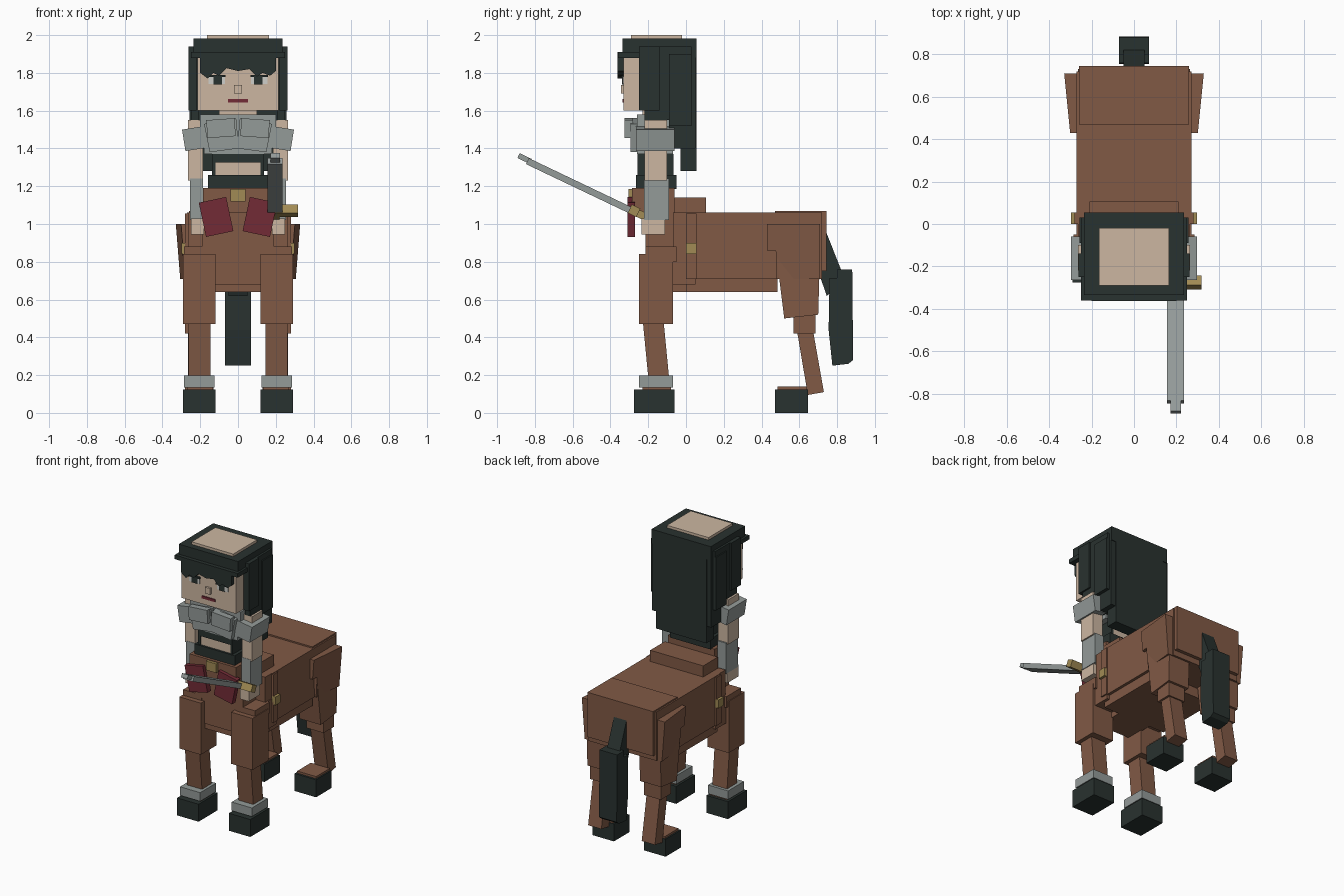
import bpy, bmesh, math
from mathutils import Matrix, Vector

if "Cube" in bpy.data.objects:
    bpy.data.objects.remove(bpy.data.objects["Cube"])


def material(name, r, g, b):
    m = bpy.data.materials.new(name)
    m.diffuse_color = tuple((c / 255) ** 2.2 for c in (r, g, b)) + (1,)
    m.use_nodes = True
    m.node_tree.nodes["Principled BSDF"].inputs["Base Color"].default_value = m.diffuse_color
    return m


BROWN = material("chestnut", 128, 90, 71)
SKIN = material("skin", 203, 181, 160)
DARK = material("black_hair", 45, 53, 51)
GRAY = material("steel", 146, 153, 151)
RED = material("dark_red", 114, 47, 57)
GOLD = material("brass", 160, 138, 85)
WHITE = material("eye_white", 205, 205, 200)


def finish(name, bm, mat):
    bmesh.ops.recalc_face_normals(bm, faces=bm.faces[:])
    me = bpy.data.meshes.new(name)
    bm.to_mesh(me)
    bm.free()
    me.materials.append(mat)
    ob = bpy.data.objects.new(name, me)
    bpy.context.collection.objects.link(ob)
    return ob


def box(name, x, y, z, mat, axis='Y', deg=0):
    """Box given by its ranges, optionally turned about its centre."""
    bm = bmesh.new()
    size = [b - a for a, b in (x, y, z)]
    mid = Vector([(a + b) / 2 for a, b in (x, y, z)])
    m = Matrix.Translation(mid) @ Matrix.Rotation(math.radians(deg), 4, axis) @ Matrix.Diagonal(size + [1])
    bmesh.ops.create_cube(bm, size=1, matrix=m)
    return finish(name, bm, mat)


def pair(name, x, y, z, mat, axis='Y', deg=0):
    """The same box on both sides."""
    box(name + "_right", x, y, z, mat, axis, deg)
    box(name + "_left", (-x[1], -x[0]), y, z, mat, axis, -deg if axis != 'X' else deg)


def prism(name, pts, a, b, mat, axis='X', warp=None):
    """Outline in yz (axis X) or xz (axis Y) extruded from a to b."""
    bm = bmesh.new()
    place = (lambda p, t: Vector((t, p[0], p[1]))) if axis == 'X' else (lambda p, t: Vector((p[0], t, p[1])))
    f = bm.faces.new([bm.verts.new(place(p, a)) for p in pts])
    g = bmesh.ops.extrude_face_region(bm, geom=[f])
    for v in g["geom"]:
        if isinstance(v, bmesh.types.BMVert):
            v.co += place((0, 0), b - a)
            if warp:
                warp(v.co)
    return finish(name, bm, mat)


# horse body
box("barrel", (-.27, .27), (0, .72), (.71, 1.06), BROWN)
box("belly", (-.25, .25), (0, .485), (.64, .72), BROWN)
box("rump", (-.26, .26), (.47, .745), (.75, 1.07), BROWN)
box("withers", (-.21, .21), (-.06, .105), (1.0, 1.14), BROWN)
box("chest", (-.27, .27), (-.21, .05), (.68, .88), BROWN)
box("breast", (-.13, .13), (-.2, .02), (.64, .9), BROWN)
box("shoulder_block", (-.265, .265), (-.07, .05), (.7, 1.06), BROWN)
pair("girth_strap", (.26, .28), (0, .055), (.71, 1.055), BROWN)
pair("girth_buckle", (.27, .298), (0, .055), (.84, .9), GOLD)

# front legs
shin = [(-.23, .5), (-.12, .5), (-.09, .19), (-.2, .19)]
pair("front_thigh", (.12, .29), (-.25, -.07), (.47, .84), BROWN)
pair("front_shoulder", (.14, .285), (-.215, -.05), (.8, .88), BROWN)
pair("front_fetlock", (.135, .27), (-.23, -.08), (.11, .14), BROWN)
pair("front_cuff", (.125, .285), (-.25, -.07), (.135, .197), GRAY)
pair("front_hoof", (.12, .29), (-.275, -.06), (0, .125), DARK)

# hind legs
pair("knee", (.145, .28), (.57, .685), (.42, .54), BROWN)
pair("hind_hoof", (.12, .29), (.47, .645), (0, .125), DARK)
pair("hind_pastern", (.13, .28), (.485, .64), (.12, .14), BROWN)
haunch = [(.43, 1.0), (.71, 1.0), (.71, .71), (.48, .71), (.475, .86), (.43, .86)]
thigh = [(.475, .86), (.71, .86), (.7, .52), (.52, .5)]
hind_shin = [(.585, .45), (.67, .45), (.73, .11), (.645, .095)]
for s, side in ((1, "right"), (-1, "left")):
    def flare(co):
        co.x += s * (.1 * (co.y - .43) + .08 * (co.z - .86))
    prism("front_shin_" + side, shin, s * .145, s * .262, BROWN)
    prism("haunch_" + side, haunch, s * .14, s * .29, BROWN, warp=flare)
    prism("hind_thigh_" + side, thigh, s * .125, s * .292, BROWN)
    prism("hind_shin_" + side, hind_shin, s * .16, s * .265, BROWN)

# tail
prism("tail_root", [(.735, .975), (.82, .76), (.8, .66), (.745, .62), (.7, .75)], -.05, .05, DARK)
prism("tail", [(.76, .715), (.8, .715), (.8, .76), (.88, .76), (.885, .28),
               (.86, .26), (.775, .25), (.755, .44)], -.07, .07, DARK)

# human waist and torso
box("hips", (-.19, .19), (-.215, .0), (.86, 1.08), BROWN)
box("waist", (-.185, .185), (-.285, -.06), (1.06, 1.19), BROWN)
box("belt", (-.16, .16), (-.265, -.05), (1.185, 1.26), DARK)
box("belt_buckle", (-.04, .04), (-.305, -.27), (1.12, 1.185), GOLD)
pair("skirt_flap", (.042, .19), (-.31, -.27), (.945, 1.13), RED, 'Y', 12)
box("midriff", (-.13, .13), (-.25, -.07), (1.24, 1.42), SKIN)
box("rib_band", (-.135, .135), (-.258, -.065), (1.325, 1.37), DARK)
pair("rib_strap", (.12, .137), (-.256, -.065), (1.25, 1.37), DARK)
box("upper_chest", (-.18, .18), (-.26, -.07), (1.37, 1.54), GRAY)
box("collar", (-.2, .2), (-.26, -.08), (1.5, 1.58), GRAY)
prism("breastplate", [(-.18, 1.53), (-.01, 1.56), (0, 1.45), (.01, 1.56), (.18, 1.53),
                      (.15, 1.38), (0, 1.4), (-.15, 1.38)], -.295, -.24, GRAY, 'Y')
pair("breastplate_lapel", (.015, .165), (-.325, -.28), (1.46, 1.555), GRAY, 'Y', 4)
box("neck", (-.1, .1), (-.23, -.08), (1.55, 1.63), SKIN)

# arms
pair("upper_arm", (.185, .265), (-.22, -.1), (1.23, 1.55), SKIN)
pair("pauldron", (.165, .288), (-.265, -.06), (1.395, 1.51), GRAY, 'Y', 9)
pair("bracer", (.185, .255), (-.222, -.09), (1.02, 1.24), GRAY)
pair("hand", (.18, .25), (-.235, -.11), (.945, 1.03), SKIN)

# sword, sloping upward to the front
box("sword_blade", (.155, .235), (-.87, -.25), (1.182, 1.217), GRAY, 'X', -25.5)
box("sword_tip", (.173, .222), (-.89, -.82), (1.333, 1.361), GRAY, 'X', -25.5)
box("sword_guard", (.16, .318), (-.3, -.25), (1.045, 1.095), GOLD, 'X', -25.5)
box("sword_grip", (.18, .22), (-.27, -.17), (1.02, 1.06), GOLD, 'X', -25.5)

# head and face
box("head", (-.215, .215), (-.33, -.03), (1.6, 1.93), SKIN)
box("crown", (-.165, .165), (-.29, -.02), (1.95, 2.0), SKIN)
box("nose", (-.02, .02), (-.345, -.32), (1.69, 1.735), SKIN)
box("mouth", (-.052, .052), (-.337, -.328), (1.643, 1.661), RED)
pair("eye_white", (.07, .155), (-.336, -.328), (1.74, 1.778), WHITE)
pair("iris", (.085, .13), (-.339, -.331), (1.738, 1.782), DARK)
pair("eyelash", (.065, .16), (-.345, -.328), (1.778, 1.79), DARK)

# hair
box("hair_cap", (-.235, .235), (-.335, .055), (1.88, 1.982), DARK)
box("hair_band", (-.25, .25), (-.36, .03), (1.88, 1.91), DARK)
box("hair_back", (-.235, .235), (-.09, .05), (1.4, 1.96), DARK)
box("hair_back_lower", (-.2, .2), (-.03, .055), (1.28, 1.9), DARK)
pair("hair_side", (.21, .25), (-.22, .03), (1.55, 1.94), DARK)
pair("hair_lock", (.22, .262), (-.25, -.14), (1.6, 1.94), DARK)
pair("hair_rear_lock", (.2, .258), (-.09, .03), (1.52, 1.9), DARK)
prism("fringe", [(-.2, 1.91), (.2, 1.91), (.2, 1.81), (.17, 1.785), (.13, 1.8), (.1, 1.78),
                 (.06, 1.82), (0, 1.81), (-.06, 1.825), (-.1, 1.785), (-.13, 1.8),
                 (-.16, 1.77), (-.2, 1.8)], -.362, -.32, DARK, 'Y')
